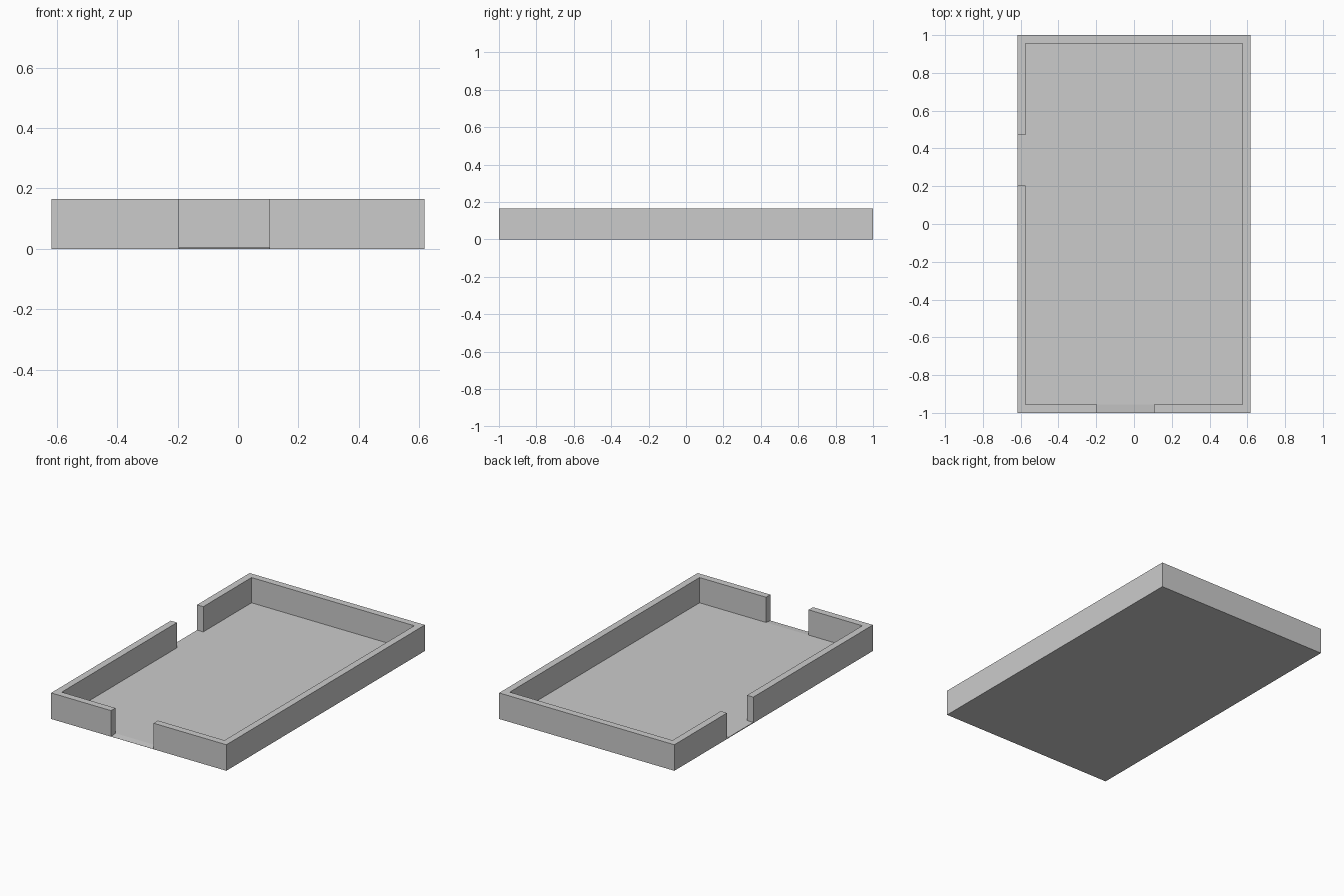
import bpy
import bmesh
from mathutils import Vector

cube = bpy.data.objects.get("Cube")
if cube:
    bpy.data.objects.remove(cube, do_unlink=True)

HALF_X, HALF_Y, HEIGHT = 0.618, 1.0, 0.166
WALL, FLOOR = 0.044, 0.005
IN_X, IN_Y = HALF_X - WALL, HALF_Y - WALL
FRONT_GAP = (-0.195, 0.105)
SIDE_GAP = (0.205, 0.47)
PAST = 0.05  # how far cutters reach beyond the tray

grey = bpy.data.materials.new("light grey")
grey.use_nodes = True
colour = (0.6, 0.6, 0.6, 1)
grey.diffuse_color = colour
grey.node_tree.nodes["Principled BSDF"].inputs["Base Color"].default_value = colour


def prism(name, outline, sweep):
    """Solid made by sweeping a closed outline along a vector."""
    bm = bmesh.new()
    face = bm.faces.new([bm.verts.new(p) for p in outline])
    grown = bmesh.ops.extrude_face_region(bm, geom=[face])["geom"]
    verts = [g for g in grown if isinstance(g, bmesh.types.BMVert)]
    bmesh.ops.translate(bm, verts=verts, vec=Vector(sweep))
    bmesh.ops.recalc_face_normals(bm, faces=bm.faces)
    mesh = bpy.data.meshes.new(name)
    bm.to_mesh(mesh)
    bm.free()
    mesh.materials.append(grey)
    obj = bpy.data.objects.new(name, mesh)
    bpy.context.collection.objects.link(obj)
    return obj


def cut(target, cutter):
    cutter.hide_render = True
    mod = target.modifiers.new(cutter.name, 'BOOLEAN')
    mod.operation, mod.solver, mod.object = 'DIFFERENCE', 'EXACT', cutter
    bpy.context.view_layer.objects.active = target
    bpy.ops.object.modifier_apply(modifier=mod.name)
    bpy.data.objects.remove(cutter, do_unlink=True)


# Solid block that becomes the tray
tray = prism("walled_tray",
             [(x * HALF_X, y * HALF_Y, 0) for x, y in ((-1, -1), (1, -1), (1, 1), (-1, 1))],
             (0, 0, HEIGHT))

# Inner hollow together with the opening in the side wall
low, high = SIDE_GAP
out_x = -HALF_X - PAST
hollow = [(-IN_X, -IN_Y), (IN_X, -IN_Y), (IN_X, IN_Y), (-IN_X, IN_Y),
          (-IN_X, high), (out_x, high), (out_x, low), (-IN_X, low)]
cut(tray, prism("hollow", [(x, y, FLOOR) for x, y in hollow], (0, 0, HEIGHT)))

# Front opening, with a sill that slopes gently down to the outer edge
left, right = FRONT_GAP
slope = (FLOOR - 0.0005) / WALL
sill = [(-IN_Y, FLOOR), (-IN_Y, HEIGHT + PAST),
        (-HALF_Y - PAST, HEIGHT + PAST), (-HALF_Y - PAST, FLOOR - slope * (WALL + PAST))]
cut(tray, prism("front_opening", [(left, y, z) for y, z in sill], (right - left, 0, 0)))
